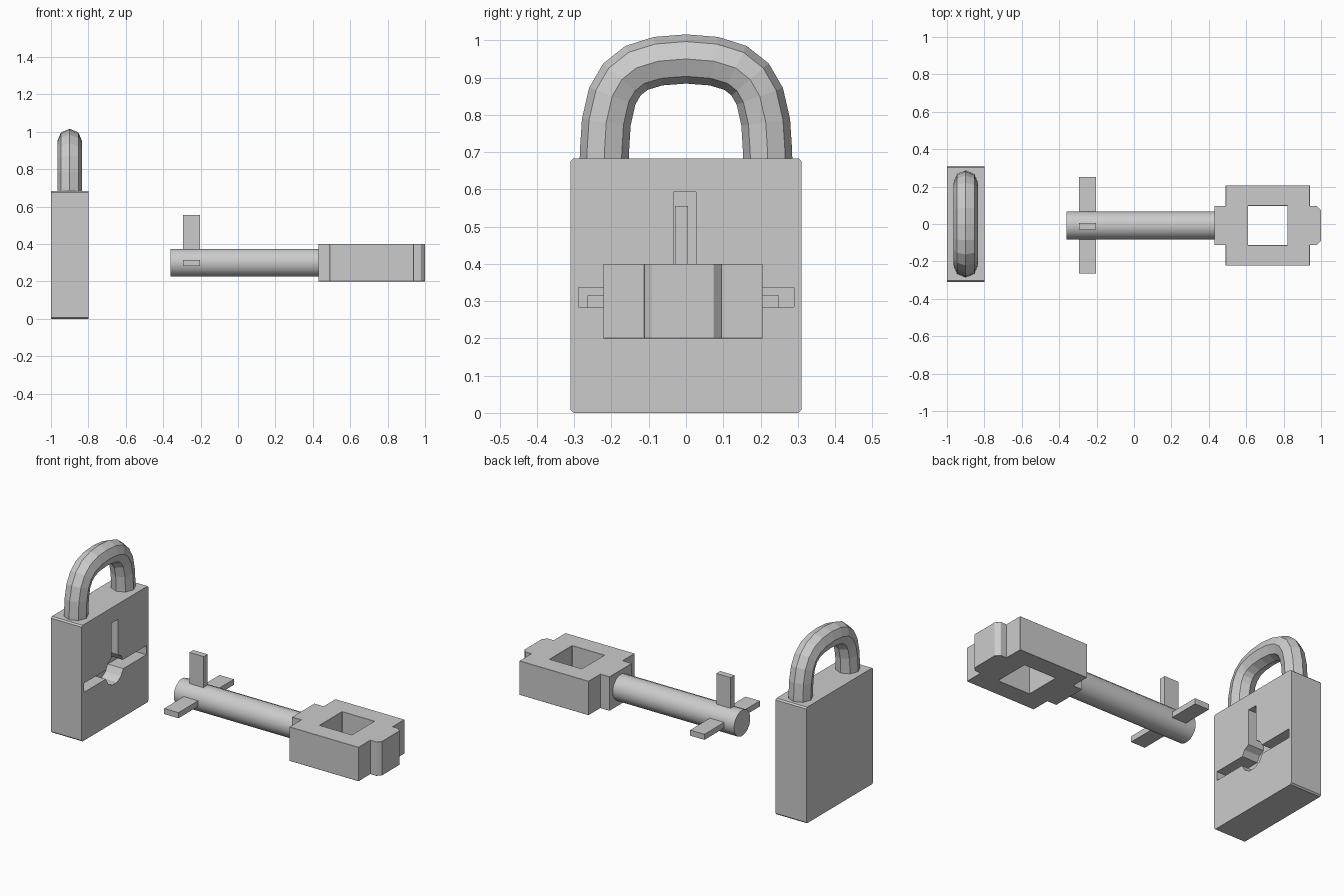
import bpy, bmesh
from math import sin, cos, tau
from mathutils import Vector

if "Cube" in bpy.data.objects:
    bpy.data.objects.remove(bpy.data.objects["Cube"])


def make_object(name, bm):
    bmesh.ops.recalc_face_normals(bm, faces=bm.faces)
    mesh = bpy.data.meshes.new(name)
    bm.to_mesh(mesh)
    bm.free()
    obj = bpy.data.objects.new(name, mesh)
    bpy.context.collection.objects.link(obj)
    return obj


def prism(name, points, lo, hi, axis):
    """Extrude a 2D outline: axis 'x' takes (y, z) points, 'z' takes (x, y)."""
    bm = bmesh.new()
    rings = []
    for d in (lo, hi):
        rings.append([bm.verts.new((d, a, b) if axis == 'x' else (a, b, d))
                      for a, b in points])
    bm.faces.new(rings[0])
    bm.faces.new(rings[1])
    n = len(points)
    for i in range(n):
        j = (i + 1) % n
        bm.faces.new((rings[0][i], rings[0][j], rings[1][j], rings[1][i]))
    return make_object(name, bm)


def rect(a0, a1, b0, b1):
    return [(a0, b0), (a1, b0), (a1, b1), (a0, b1)]


def circle(a, b, r, n):
    return [(a + r * cos(tau * (i + .5) / n), b + r * sin(tau * (i + .5) / n))
            for i in range(n)]


def apply_modifiers(obj):
    bpy.context.view_layer.update()
    graph = bpy.context.evaluated_depsgraph_get()
    mesh = bpy.data.meshes.new_from_object(obj.evaluated_get(graph))
    obj.modifiers.clear()
    obj.data = mesh


def cut(obj, cutter):
    mod = obj.modifiers.new("cut", 'BOOLEAN')
    mod.operation, mod.solver, mod.object = 'DIFFERENCE', 'EXACT', cutter
    apply_modifiers(obj)
    bpy.data.objects.remove(cutter)


# Padlock body, with chamfers on the edges that run front to back
W, H, C = 0.31, 0.683, 0.008
body = prism("lock_body", [
    (-W + C, 0), (W - C, 0), (W, C), (W, H - C),
    (W - C, H), (-W + C, H), (-W, H - C), (-W, C)], -1.0, -0.8, 'x')

# Keyhole recess: round centre, two side slots and one upper slot
for outline in (circle(-0.005, 0.308, 0.085, 12),
                rect(-0.288, 0.29, 0.284, 0.337),
                rect(-0.033, 0.027, 0.308, 0.593)):
    cut(body, prism("keyhole_cutter", outline, -0.9, -0.7, 'x'))

# Shackle: octagonal tube swept along a mirrored arch
half = [(0.22, 0.64), (0.219, 0.70), (0.214, 0.78), (0.198, 0.85),
        (0.172, 0.895), (0.133, 0.926), (0.075, 0.944)]
path = [Vector((0, -y, z)) for y, z in half] + [Vector((0, 0, 0.95))]
path += [Vector((0, y, z)) for y, z in reversed(half)]
bm = bmesh.new()
rings = []
for i, p in enumerate(path):
    tangent = (path[min(i + 1, len(path) - 1)] - path[max(i - 1, 0)]).normalized()
    side = Vector((1, 0, 0))
    normal = tangent.cross(side)
    rings.append([bm.verts.new(p + Vector((-0.9, 0, 0)) + 0.066 *
                  (cos(tau * k / 8) * side + sin(tau * k / 8) * normal))
                  for k in range(8)])
for a, b in zip(rings, rings[1:]):
    for k in range(8):
        bm.faces.new((a[k], a[(k + 1) % 8], b[(k + 1) % 8], b[k]))
bm.faces.new(rings[0])
bm.faces.new(rings[-1])
make_object("shackle", bm)

# Key shaft
KY = -0.008
shaft = prism("key_shaft", circle(KY, 0.3, 0.076, 16), -0.36, 0.45, 'x')
for poly in shaft.data.polygons:
    poly.use_smooth = len(poly.vertices) == 4
for edge in shaft.data.edges:
    a, b = (shaft.data.vertices[v].co.x for v in edge.vertices)
    edge.use_edge_sharp = abs(a - b) < 1e-5

# Key teeth
prism("key_side_teeth", rect(-0.265, 0.25, 0.282, 0.315), -0.295, -0.202, 'x')
prism("key_top_tooth", rect(-0.03, 0.006, 0.3, 0.555), -0.295, -0.202, 'x')

# Key handle: stepped plate with a square hole and bevelled edges
upper = [(0.43, 0.104), (0.49, 0.104), (0.49, 0.214), (0.94, 0.214),
         (0.94, 0.104), (0.978, 0.104), (1.0, 0.082)]
outline = [(x, KY + y) for x, y in upper]
outline += [(x, KY - y) for x, y in reversed(upper)]
handle = prism("key_handle", outline, 0.2, 0.4, 'z')
cut(handle, prism("handle_cutter",
                  rect(0.61, 0.82, KY - 0.105, KY + 0.105), 0.1, 0.5, 'z'))
bevel = handle.modifiers.new("bevel", 'BEVEL')
bevel.width, bevel.segments, bevel.limit_method = 0.006, 1, 'ANGLE'
apply_modifiers(handle)
